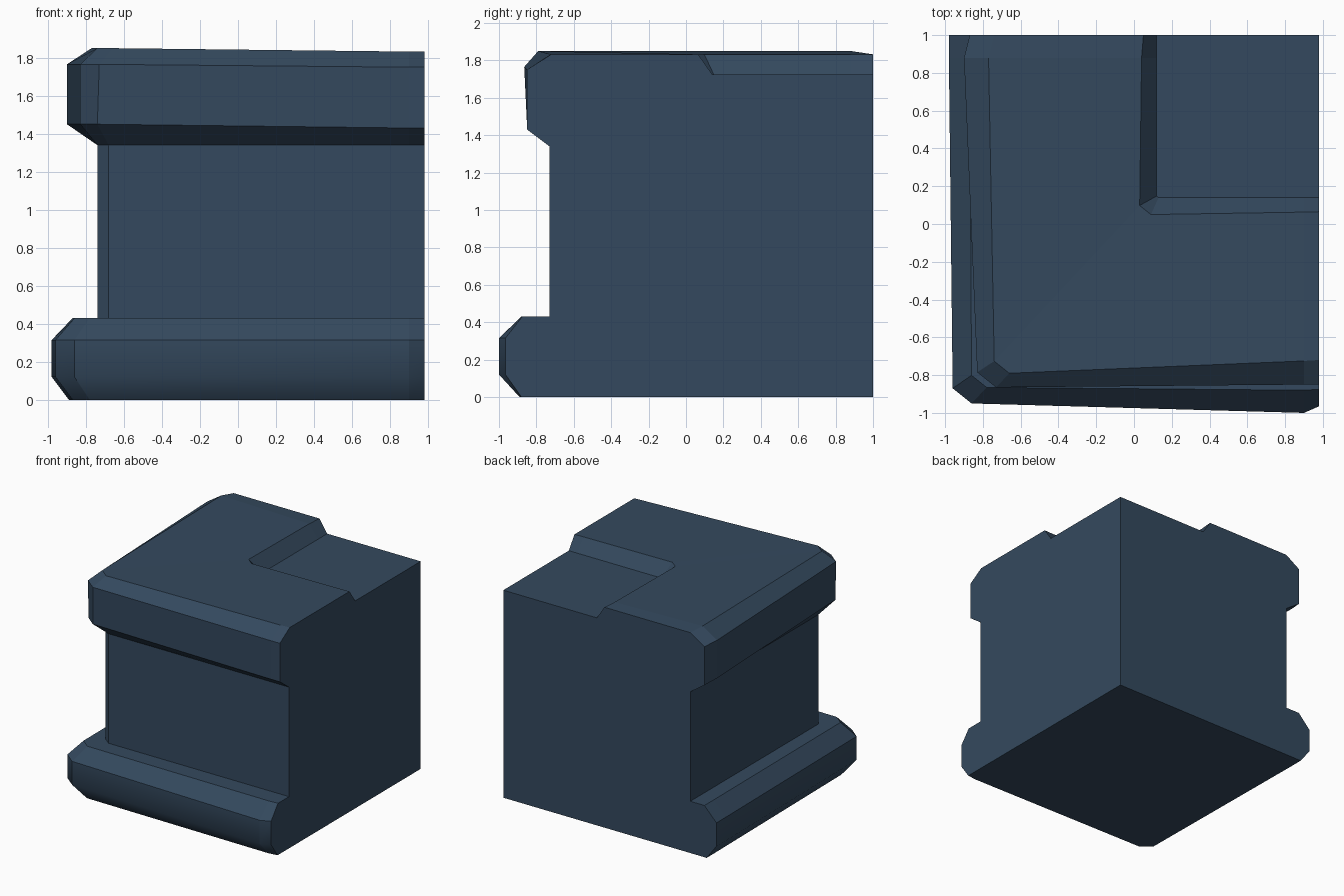
import bpy, bmesh

stone = bpy.data.materials.new("slate_blue")
stone.diffuse_color = (0.0343, 0.0666, 0.1119, 1)

R, B = 0.98, 1.0   # flat cut planes on the right and at the back

# Moulding tiers from the ground up, over the rim and down to the recess floor:
# x_back, x_mid, x_corner, y_corner, y_mid, y_right, chamfer, z, z_ends
TIERS = [
    (-0.89, -0.89, -0.87, -0.87, -0.89, -0.88, 0.09, 0.00, 0.00),
    (-0.98, -0.98, -0.96, -0.95, -1.00, -0.965, 0.10, 0.12, 0.12),
    (-0.98, -0.98, -0.96, -0.95, -1.00, -0.965, 0.10, 0.315, 0.315),
    (-0.87, -0.87, -0.86, -0.865, -0.88, -0.875, 0.08, 0.43, 0.43),
    (-0.74, -0.74, -0.74, -0.73, -0.73, -0.73, 0.06, 0.43, 0.43),
    (-0.74, -0.74, -0.74, -0.73, -0.73, -0.73, 0.06, 1.34, 1.34),
    (-0.87, -0.90, -0.83, -0.85, -0.85, -0.85, 0.09, 1.45, 1.43),
    (-0.87, -0.90, -0.83, -0.865, -0.85, -0.85, 0.10, 1.765, 1.75),
    (-0.74, -0.77, -0.74, -0.79, -0.725, -0.72, 0.08, 1.85, 1.832),
    (0.05, 0.04, 0.03, 0.05, 0.063, 0.065, 0.06, 1.832, 1.832),
    (0.12, 0.12, 0.12, 0.14, 0.14, 0.14, 0.01, 1.725, 1.725),
]

bm = bmesh.new()
rows = []
for xb, xm, xc, yc, ym, yr, c, z, ze in TIERS:
    pts = [(xb, B, ze), (xm, 0.88, z), (xc, yc + 0.8 * c, z),
           (xc + c, yc, z), (0.9, ym, ze), (R, yr, ze)]
    rows.append([bm.verts.new(p) for p in pts])

# Strips joining neighbouring tiers; the rounded plinth front is smooth
for i, (a, b) in enumerate(zip(rows, rows[1:])):
    for k in range(5):
        f = bm.faces.new((a[k], a[k + 1], b[k + 1], b[k]))
        f.smooth = i < 2

# Corner post vertices, floor, underside and the two flat cut sides
low = bm.verts.new((R, B, 0))
high = bm.verts.new((R, B, TIERS[-1][7]))
bm.faces.new(rows[-1] + [high])
bm.faces.new(rows[0][::-1] + [low])
bm.faces.new([r[5] for r in rows] + [high, low])
bm.faces.new([r[0] for r in rows][::-1] + [low, high])

# Keep corner chamfers crisp
for r, s in zip(rows, rows[1:]):
    for v, w in zip(r, s):
        bm.edges.get((v, w)).smooth = False
bmesh.ops.recalc_face_normals(bm, faces=bm.faces)

mesh = bpy.data.meshes.new("pedestal_corner")
bm.to_mesh(mesh)
bm.free()
mesh.materials.append(stone)
bpy.context.collection.objects.link(bpy.data.objects.new("pedestal_corner", mesh))
